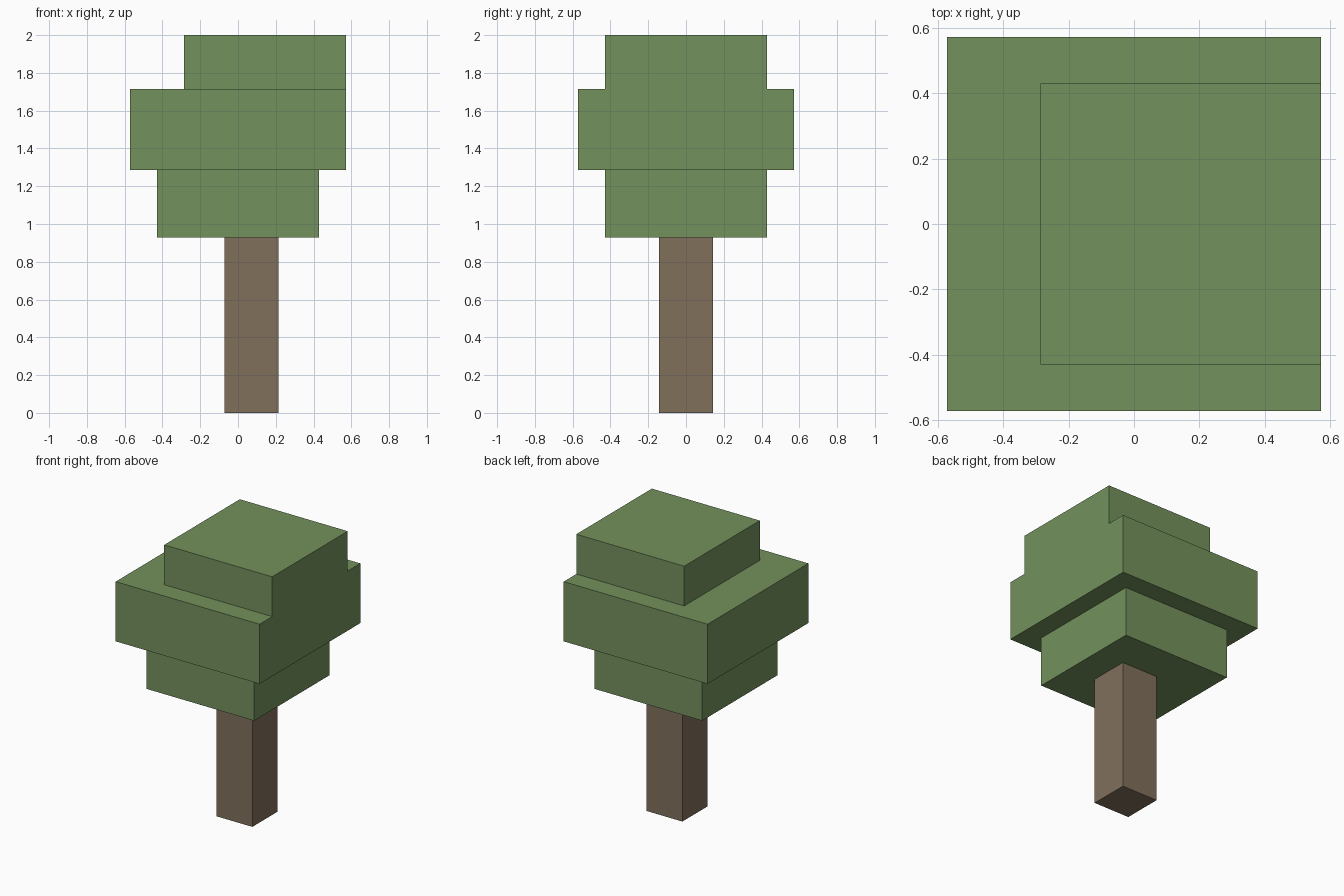
import bpy

# Remove the default cube
cube = bpy.data.objects.get("Cube")
if cube:
    bpy.data.objects.remove(cube, do_unlink=True)

U = 1 / 14  # block unit: the tree is 28 units tall


def flat_material(name, color):
    mat = bpy.data.materials.new(name)
    mat.use_nodes = True
    mat.diffuse_color = color
    mat.node_tree.nodes["Principled BSDF"].inputs["Base Color"].default_value = color
    return mat


def block(name, x, y, z, mat):
    """Box spanning the (low, high) ranges, given in block units."""
    spans = (x, y, z)
    bpy.ops.mesh.primitive_cube_add(size=1, location=[(a + b) / 2 * U for a, b in spans])
    obj = bpy.context.object
    obj.name = obj.data.name = name
    obj.scale = [(b - a) * U for a, b in spans]
    bpy.ops.object.transform_apply(location=False, rotation=False, scale=True)
    obj.data.materials.append(mat)
    return obj


bark = flat_material("bark brown", (0.216, 0.162, 0.105, 1))
leaf = flat_material("leaf green", (0.174, 0.284, 0.109, 1))

# Trunk, slightly off centre
block("trunk", (-1, 3), (-2, 2), (0, 13), bark)

# Stacked foliage, the crown flush with the left side
block("lower_foliage", (-6, 6), (-6, 6), (13, 18), leaf)
block("middle_foliage", (-8, 8), (-8, 8), (18, 24), leaf)
block("crown_foliage", (-4, 8), (-6, 6), (24, 28), leaf)
